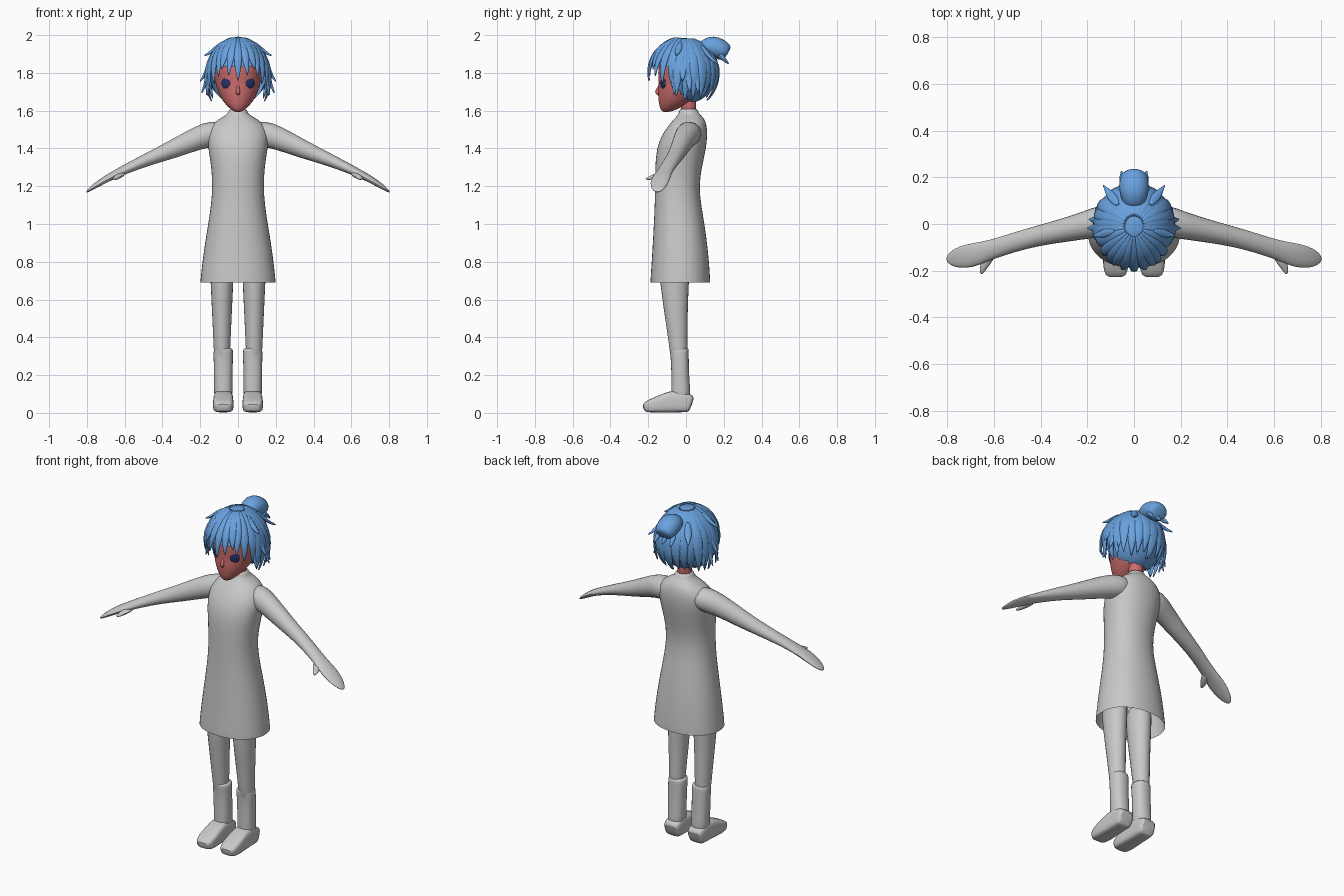
import bpy, bmesh, math
from mathutils import Vector

if "Cube" in bpy.data.objects:
    bpy.data.objects.remove(bpy.data.objects["Cube"])

def material(name, rgb):
    m = bpy.data.materials.new(name)
    m.diffuse_color = (*rgb, 1)
    m.use_nodes = True
    m.node_tree.nodes["Principled BSDF"].inputs["Base Color"].default_value = m.diffuse_color
    return m

GREY = material("cloth grey", (0.58, 0.58, 0.58))
SKIN = material("skin red", (0.60, 0.15, 0.15))
HAIR = material("hair blue", (0.14, 0.36, 0.74))
NAVY = material("eye navy", (0.02, 0.03, 0.14))

def loft(bm, pts, sides=12, ref=Vector((0, 0, 1)), axis=None, power=2, caps=(True, True)):
    """Skin rings (x, y, z, half width, half depth) along a path."""
    P = [Vector(p[:3]) for p in pts]
    rings = []
    for i, p in enumerate(pts):
        t = axis or (P[min(i + 1, len(P) - 1)] - P[max(i - 1, 0)]).normalized()
        r = ref(P[i]) if callable(ref) else ref
        u = r.cross(t).normalized()
        v = t.cross(u)
        ring = []
        for k in range(sides):
            c, s = math.cos(math.tau * k / sides), math.sin(math.tau * k / sides)
            c = math.copysign(abs(c) ** (2 / power), c)
            s = math.copysign(abs(s) ** (2 / power), s)
            ring.append(bm.verts.new(P[i] + u * c * p[3] + v * s * p[4]))
        rings.append(ring)
    for a, b in zip(rings, rings[1:]):
        for k in range(sides):
            j = (k + 1) % sides
            bm.faces.new((a[k], a[j], b[j], b[k]))
    if caps[0]:
        bm.faces.new(rings[0][::-1])
    if caps[1]:
        bm.faces.new(rings[-1])

def finish(bm, name, mat, mirror=False, subsurf=1, angle=60):
    bmesh.ops.recalc_face_normals(bm, faces=bm.faces)
    me = bpy.data.meshes.new(name)
    bm.to_mesh(me)
    bm.free()
    me.materials.append(mat)
    ob = bpy.data.objects.new(name, me)
    bpy.context.collection.objects.link(ob)
    if mirror:
        ob.modifiers.new("mirror", "MIRROR").use_mirror_merge = False
    if subsurf:
        s = ob.modifiers.new("smooth", "SUBSURF")
        s.levels = s.render_levels = subsurf
    bpy.ops.object.select_all(action='DESELECT')
    ob.select_set(True)
    bpy.context.view_layer.objects.active = ob
    bpy.ops.object.shade_smooth_by_angle(angle=math.radians(angle))
    return ob

Y, Z = Vector((0, 1, 0)), Vector((0, 0, 1))

def stack(bm, rows, x=0, **kw):
    """Upright loft from rows (z, half width, front y, back y)."""
    loft(bm, [(x, (f + b) / 2, z, w, (b - f) / 2) for z, w, f, b in rows], ref=Y, axis=Z, **kw)

def part(name, mat, rows, mirror=False, x=0, **kw):
    bm = bmesh.new()
    stack(bm, rows, x, **kw)
    return finish(bm, name, mat, mirror)

# dress with turtleneck, open at the hem
part("dress", GREY, [
    (0.69, .202, -.19, .13), (0.71, .201, -.19, .13), (0.85, .185, -.18, .12), (1.0, .16, -.172, .10),
    (1.1, .144, -.167, .082), (1.2, .137, -.165, .07), (1.3, .142, -.165, .085), (1.4, .16, -.158, .108),
    (1.47, .165, -.13, .115), (1.52, .15, -.095, .112), (1.555, .105, -.065, .10),
    (1.575, .065, -.045, .08), (1.59, .052, -.038, .066), (1.615, .046, -.034, .06)],
    sides=20, power=2.2, caps=(False, True))

# legs
part("leg", GREY, [(0.85, .07, -.15, .03), (0.7, .063, -.143, .018), (0.5, .053, -.113, .01),
                   (0.35, .046, -.09, .01), (0.25, .042, -.08, .01)],
     True, x=.085, sides=12)
# boot shafts
part("boot_shaft", GREY, [(0.345, .047, -.088, .014), (0.335, .053, -.088, .016), (0.3, .053, -.083, .016),
                          (0.2, .051, -.078, .018), (0.12, .05, -.08, .024), (0.04, .05, -.08, .028)],
     True, x=.078, sides=12, power=2.4)
# shoes
bm = bmesh.new()
loft(bm, [(.078, y, z, w, h) for y, z, w, h in [
    (.032, .045, .045, .04), (.02, .05, .05, .048), (-.04, .062, .052, .06), (-.09, .058, .053, .057),
    (-.15, .044, .056, .043), (-.2, .034, .053, .033), (-.228, .026, .038, .02)]], 16, power=4)
finish(bm, "shoe", GREY, True)

# arm, mitten hand and thumb
bm = bmesh.new()
loft(bm, [(.06, .02, 1.49, .07, .055), (.14, .015, 1.475, .07, .073), (.2, -.005, 1.462, .062, .066),
          (.35, -.037, 1.393, .048, .05), (.47, -.065, 1.346, .043, .036), (.58, -.1, 1.297, .042, .027),
          (.64, -.118, 1.268, .045, .022), (.7, -.136, 1.238, .055, .019), (.76, -.146, 1.2, .045, .014),
          (.79, -.15, 1.178, .027, .008), (.803, -.15, 1.168, .008, .003)])
loft(bm, [(.61, -.12, 1.27, .03, .015), (.635, -.165, 1.252, .022, .014),
          (.648, -.195, 1.242, .015, .011), (.655, -.215, 1.238, .005, .004)], 8)
finish(bm, "arm", GREY, True)

# head, neck and nose
bm = bmesh.new()
stack(bm, [(1.592, .016, -.122, -.09), (1.605, .036, -.135, -.05), (1.63, .064, -.143, .0),
           (1.66, .087, -.147, .05), (1.70, .107, -.15, .09), (1.75, .122, -.143, .12),
           (1.80, .13, -.152, .13), (1.87, .125, -.14, .12), (1.93, .09, -.1, .08), (1.95, .04, -.05, .03)],
      sides=24)
stack(bm, [(1.56, .04, -.028, .055), (1.62, .04, -.03, .055), (1.7, .045, -.03, .06)], sides=12)
loft(bm, [(0, -.138, 1.74, .007, .007), (0, -.148, 1.705, .012, .016),
          (0, -.149, 1.695, .013, .018), (0, -.143, 1.68, .008, .006)], 8, ref=Y, axis=Z)
finish(bm, "head", SKIN)

# eyes: thin lens plates lying on the face
bm = bmesh.new()
bmesh.ops.create_uvsphere(bm, u_segments=16, v_segments=10, radius=1)
for v in bm.verts:
    x, y, z = v.co
    v.co = (.065 + .024 * x, -.122 + .007 * y + .013 * x, 1.745 + .027 * z)
finish(bm, "eye", NAVY, True, subsurf=0)

# hair: shell over the skull
C, R = Vector((0, -.01, 1.81)), Vector((.162, .182, .178))

def on_skull(az, polar, f=1.0):
    a, p = math.radians(az), math.radians(polar)
    return C + Vector((R.x * math.sin(p) * math.sin(a), -R.y * math.sin(p) * math.cos(a),
                       R.z * math.cos(p))) * f

bm = bmesh.new()
bmesh.ops.create_uvsphere(bm, u_segments=40, v_segments=24, radius=1)
for v in bm.verts:
    v.co = C + Vector((v.co.x * R.x, v.co.y * R.y, v.co.z * R.z)) * .98
gone = []
for f in bm.faces:
    c = f.calc_center_median()
    if c.z < 1.675 - .75 * c.y or (c.y < -.07 and c.z < 1.84):
        gone.append(f)
bmesh.ops.delete(bm, geom=gone, context='FACES')
finish(bm, "hair_shell", HAIR, subsurf=0)

def lock(bm, az, start, end, width, flare=.05, sweep=0, lift=1.0):
    """Flat tapered lock that follows the skull and flicks out at its tip."""
    pts = []
    for s, w in ((0, .35), (.2, .75), (.45, 1), (.65, .95), (.82, .62), (.93, .3), (1, .03)):
        p = on_skull(az + sweep * s * s, start + (end - start) * s, lift + flare * s ** 4)
        pts.append((*p, width * w, .011 * (.35 + .65 * w)))
    loft(bm, pts, 8, ref=lambda q: (q - C).normalized())

# bangs
bm = bmesh.new()
for az, end, w, sweep in ((0, 107, .024, 0), (14, 98, .024, 3), (27, 88, .026, 4), (41, 99, .025, -4),
                          (54, 112, .026, -3), (68, 122, .028, 2)):
    for sgn in ((1, -1) if az else (1,)):
        lock(bm, az * sgn, 12, end, w, .04, sweep * sgn, 1.02)
finish(bm, "bangs", HAIR)

# side and back locks
bm = bmesh.new()
for i, az in enumerate(range(82, 181, 14)):
    for sgn in ((1, -1) if az < 180 else (1,)):
        lock(bm, az * sgn, 12, (128, 136, 131)[i % 3] + (az - 82) * .08, .034,
             .26 if az < 125 else .1, -5 * sgn)
lock(bm, 180, 12, 142, .034, .1)
finish(bm, "back_locks", HAIR)

# loose flicks that stand off the outline
bm = bmesh.new()
for az, start, end, w, flare in ((78, 30, 68, .02, .22), (88, 70, 104, .022, .28), (98, 75, 119, .022, .38),
                                 (74, 80, 124, .02, .3), (140, 40, 80, .022, .3), (112, 70, 122, .022, .3)):
    for sgn in (1, -1):
        lock(bm, az * sgn, start, end, w, flare)
finish(bm, "hair_flicks", HAIR)

# tied tuft at the back of the crown
bm = bmesh.new()
loft(bm, [(0, .07, 1.915, .04, .035), (0, .105, 1.935, .055, .05), (0, .14, 1.942, .066, .06),
          (0, .18, 1.927, .066, .057), (0, .212, 1.905, .058, .05), (0, .22, 1.90, .035, .03)], 12)
for x in (-.045, 0, .045):
    loft(bm, [(x, .17, 1.90, .022, .02), (x * 1.1, .205, 1.87, .016, .014), (x * 1.2, .228, 1.845, .003, .003)], 6)
finish(bm, "hair_tuft", HAIR)
